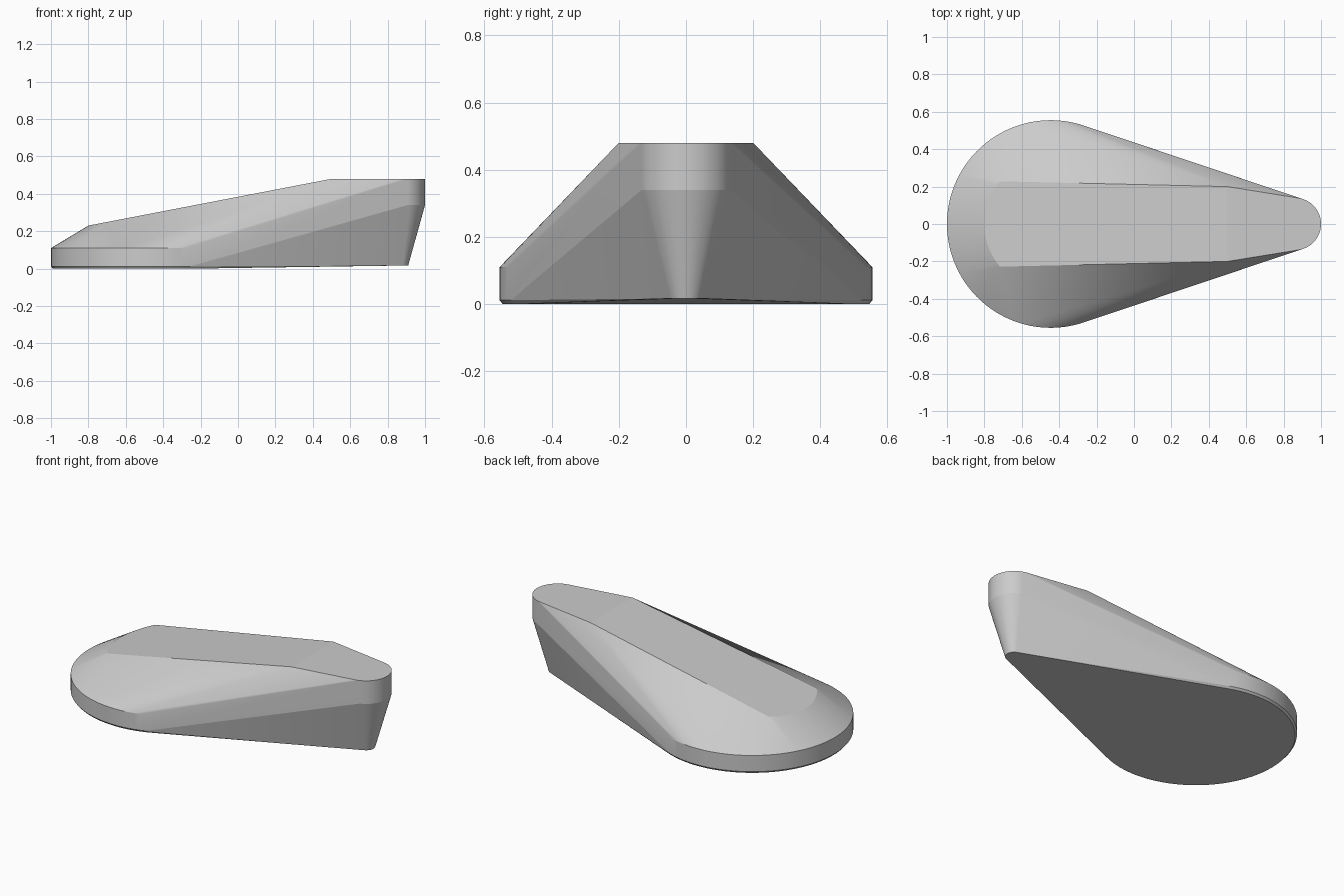
import bpy, bmesh
from math import sin, cos, pi, radians

cube = bpy.data.objects.get("Cube")
if cube:
    bpy.data.objects.remove(cube)

grey = bpy.data.materials.new("plain grey")
grey.use_nodes = True
colour = (0.6, 0.6, 0.6, 1)
grey.diffuse_color = colour
grey.node_tree.nodes["Principled BSDF"].inputs["Base Color"].default_value = colour

bm = bmesh.new()


def arc(cx, radius, z, middle, half, steps):
    """Add an arc of points centred on (cx, 0); z is a height or a rule of x."""
    for i in range(steps + 1):
        a = middle + half * (2 * i / steps - 1)
        x = cx + radius * cos(a)
        bm.verts.new((x, radius * sin(a), z(x) if callable(z) else z))


def slope(x):
    """Height of the long sloping top face."""
    return 0.23 + (x + 0.8) * 0.25 / 1.3


# Broad rounded end: underside bevel, rim and upper edge
heel = -0.445
wide = radians(113)
arc(heel, 0.545, 0.0, pi, wide, 72)
arc(heel, 0.555, 0.012, pi, wide, 72)
arc(heel, 0.555, 0.11, pi, wide, 72)
arc(heel, 0.355, slope, pi, radians(40), 26)

# Narrow raised end: tapered foot, rim and flat top
arc(0.86, 0.05, 0.017, 0, radians(72), 24)
for z in (0.34, 0.48):
    arc(0.86, 0.14, z, 0, radians(80), 32)
for side in (-1, 1):
    bm.verts.new((0.5, side * 0.2, 0.48))

# Skin the outlines into one faceted shell
hull = bmesh.ops.convex_hull(bm, input=bm.verts[:])
loose = {v for v in hull["geom_interior"] if isinstance(v, bmesh.types.BMVert)}
bmesh.ops.delete(bm, geom=list(loose), context="VERTS")
bmesh.ops.dissolve_limit(bm, angle_limit=radians(0.3), verts=bm.verts[:], edges=bm.edges[:])
bmesh.ops.recalc_face_normals(bm, faces=bm.faces[:])

mesh = bpy.data.meshes.new("wedge_body")
bm.to_mesh(mesh)
bm.free()
mesh.materials.append(grey)
body = bpy.data.objects.new("wedge_body", mesh)
bpy.context.collection.objects.link(body)
bpy.context.view_layer.objects.active = body
body.select_set(True)
bpy.ops.object.shade_smooth_by_angle(angle=radians(10))
